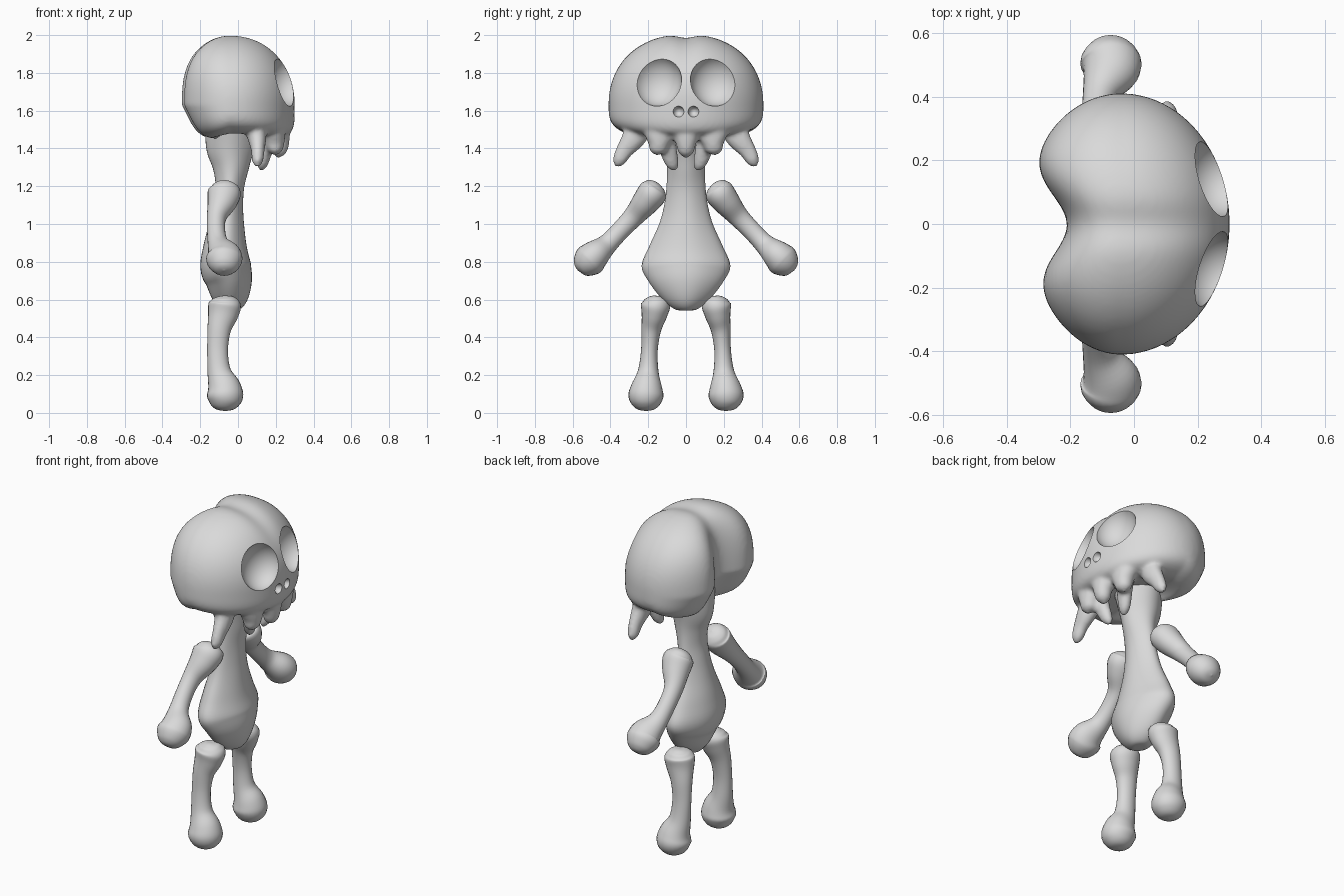
import bpy, bmesh, math
from mathutils import Vector

if "Cube" in bpy.data.objects:
    bpy.data.objects.remove(bpy.data.objects["Cube"])

bone = bpy.data.materials.new("bone grey")
bone.diffuse_color = (0.7, 0.7, 0.7, 1)
bone.use_nodes = True
bone.node_tree.nodes["Principled BSDF"].inputs["Base Color"].default_value = bone.diffuse_color


def make(name, bm):
    bmesh.ops.recalc_face_normals(bm, faces=bm.faces)
    me = bpy.data.meshes.new(name)
    bm.to_mesh(me)
    bm.free()
    ob = bpy.data.objects.new(name, me)
    bpy.context.collection.objects.link(ob)
    me.materials.append(bone)
    return ob


def activate(ob):
    bpy.ops.object.select_all(action='DESELECT')
    ob.select_set(True)
    bpy.context.view_layer.objects.active = ob


def finish(ob, angle=40):
    activate(ob)
    bpy.ops.object.shade_smooth_by_angle(angle=math.radians(angle))


def apply(ob, kind, **props):
    activate(ob)
    m = ob.modifiers.new("m", kind)
    for k, v in props.items():
        setattr(m, k, v)
    bpy.ops.object.modifier_apply(modifier=m.name)


def spline(keys, steps):
    """Smooth interpolation through rows of numbers."""
    out = []
    for i in range(len(keys) - 1):
        p = [keys[max(0, min(len(keys) - 1, j))] for j in range(i - 1, i + 3)]
        for s in range(steps):
            t = s / steps
            out.append([0.5 * (2 * b + (c - a) * t + (2 * a - 5 * b + 4 * c - d) * t * t
                               + (3 * b - a - 3 * c + d) * t ** 3) for a, b, c, d in zip(*p)])
    return out + [list(keys[-1])]


def loft(name, keys, steps=5, sides=24, side=1, keel=0.0):
    """Tube through rows (x, y, z, radius along x, radius across)."""
    rows = spline(keys, steps)
    pts = [Vector(r[:3]) for r in rows]
    bm, rings = bmesh.new(), []
    for i, r in enumerate(rows):
        tan = (pts[min(i + 1, len(pts) - 1)] - pts[max(i - 1, 0)]).normalized()
        u = (Vector((1, 0, 0)) - tan * tan.x).normalized()
        v = tan.cross(u)
        ring = []
        for k in range(sides):
            a = 2 * math.pi * k / sides
            ridge = 1 + keel * math.cos(a * 4)
            p = pts[i] + u * max(r[3], .002) * math.cos(a) * ridge + v * max(r[4], .002) * math.sin(a) * ridge
            ring.append(bm.verts.new((p.x, p.y * side, p.z)))
        rings.append(ring)
    for a, b in zip(rings, rings[1:]):
        for k in range(sides):
            bm.faces.new((a[k], a[(k + 1) % sides], b[(k + 1) % sides], b[k]))
    bm.faces.new(rings[0])
    bm.faces.new(rings[-1])
    return make(name, bm)


def ball(name, loc, radii):
    bm = bmesh.new()
    bmesh.ops.create_uvsphere(bm, u_segments=32, v_segments=20, radius=1)
    for v in bm.verts:
        v.co = Vector([c * r + o for c, r, o in zip(v.co, radii, loc)])
    return make(name, bm)


# Cranium: flat-bottomed dome, full at the back, with a broad groove down the back
bm = bmesh.new()
bmesh.ops.create_uvsphere(bm, u_segments=96, v_segments=64, radius=1)
for v in bm.verts:
    X, Y, Z = v.co
    h = math.hypot(X, Y)
    back, front = max(0, -X), max(0, X)
    n = 3.5 + 2 * back + 1.5 * front if Z < 0 else 2.15 + .6 * back
    s = (h ** n + abs(Z) ** n) ** (-1 / n)
    X, Y, Z = X * s, Y * s, Z * s
    back, front = max(0, -X), max(0, X)
    y = .41 * Y
    x = -.04 + .34 * front - .305 * back
    z = 1.63 + (.375 if Z > 0 else .165) * Z
    if Z < 0:
        x += .11 * -Z * back
        z += (.035 * back + .03 * front ** 2) * Z
        z += .03 * max(0, 1 - (h * s / .7) ** 2)
    x += .135 * math.exp(-(y / .14) ** 2) * back ** 1.2
    x -= .015 * Y * back
    z -= .02 * math.exp(-(y / .06) ** 2) * max(0, Z)
    v.co = (x, y, z)
skull = make("skull", bm)

# Teeth, cheek tusks and inner fangs, merged into the cranium
parts = [loft("tooth", [(.2, 0, 1.56, .06, .09), (.215, 0, 1.48, .06, .075),
                        (.222, 0, 1.42, .048, .052), (.215, 0, 1.375, .035, .038), (.21, 0, 1.345, 0, 0)])]
for s in (1, -1):
    parts += [
        loft("tooth", [(.17, .14, 1.56, .07, .1), (.19, .14, 1.48, .06, .085),
                       (.195, .145, 1.42, .05, .055), (.197, .152, 1.385, .036, .042), (.197, .155, 1.36, 0, 0)], side=s),
        loft("tusk", [(.08, .24, 1.54, .06, .08), (.1, .275, 1.46, .05, .065),
                      (.105, .325, 1.39, .036, .046), (.103, .357, 1.33, .028, .033), (.1, .37, 1.295, 0, 0)], side=s),
        loft("fang", [(.15, .11, 1.52, .05, .06), (.15, .1, 1.42, .04, .05),
                      (.135, .08, 1.34, .032, .04), (.125, .065, 1.3, .022, .026), (.12, .06, 1.275, 0, 0)], side=s)]
activate(skull)
for p in parts:
    p.select_set(True)
bpy.ops.object.join()
apply(skull, 'REMESH', mode='VOXEL', voxel_size=.011)
apply(skull, 'SMOOTH', factor=.5, iterations=6)

# Eye sockets and nostrils
for s in (1, -1):
    for loc, rad in (((.272, .153 * s, 1.762), (.115, .13, .138)),
                     ((.31, .04 * s, 1.595), (.045, .03, .03))):
        cut = ball("socket_cutter", loc, rad)
        cut.hide_render = True
        apply(skull, 'BOOLEAN', operation='DIFFERENCE', solver='EXACT', object=cut)
        bpy.data.objects.remove(cut)
finish(skull, 35)

# Torso with neck
torso = loft("torso", [(-.04, 0, .543, .01, .015), (-.04, 0, .55, .05, .06), (-.04, 0, .605, .092, .125),
                       (-.048, 0, .7, .12, .195), (-.066, 0, .78, .13, .228), (-.068, 0, .88, .112, .19),
                       (-.06, 0, 1.0, .09, .138), (-.052, 0, 1.1, .077, .112), (-.043, 0, 1.2, .074, .1),
                       (-.038, 0, 1.3, .094, .098), (-.04, 0, 1.4, .125, .11), (-.03, 0, 1.53, .14, .14)],
             sides=40, keel=.03)
finish(torso, 50)

# Arms and legs: bones with a ball at the far end
for s, label in ((1, "left"), (-1, "right")):
    finish(loft(label + "_arm", [
        (-.073, .142, 1.213, 0, 0), (-.073, .147, 1.207, .04, .038), (-.073, .16, 1.19, .07, .066),
        (-.073, .178, 1.164, .088, .078), (-.085, .215, 1.115, .078, .072), (-.112, .275, 1.042, .053, .056),
        (-.116, .345, .968, .048, .05), (-.105, .415, .895, .056, .054), (-.075, .48, .838, .09, .078),
        (-.073, .515, .805, .094, .086), (-.073, .549, .774, .07, .064), (-.073, .566, .759, .04, .037),
        (-.073, .572, .753, 0, 0)], side=s), 80)
    finish(loft(label + "_leg", [
        (-.068, .163, .621, 0, 0), (-.068, .163, .617, .035, .032), (-.068, .162, .602, .066, .06),
        (-.07, .161, .572, .086, .078), (-.08, .168, .52, .08, .068), (-.1, .184, .44, .062, .052),
        (-.108, .194, .33, .055, .044), (-.1, .2, .22, .062, .055), (-.075, .208, .14, .087, .082),
        (-.068, .212, .09, .096, .093), (-.068, .212, .045, .078, .075), (-.068, .212, .018, .045, .043),
        (-.068, .212, .01, 0, 0)], side=s), 80)
